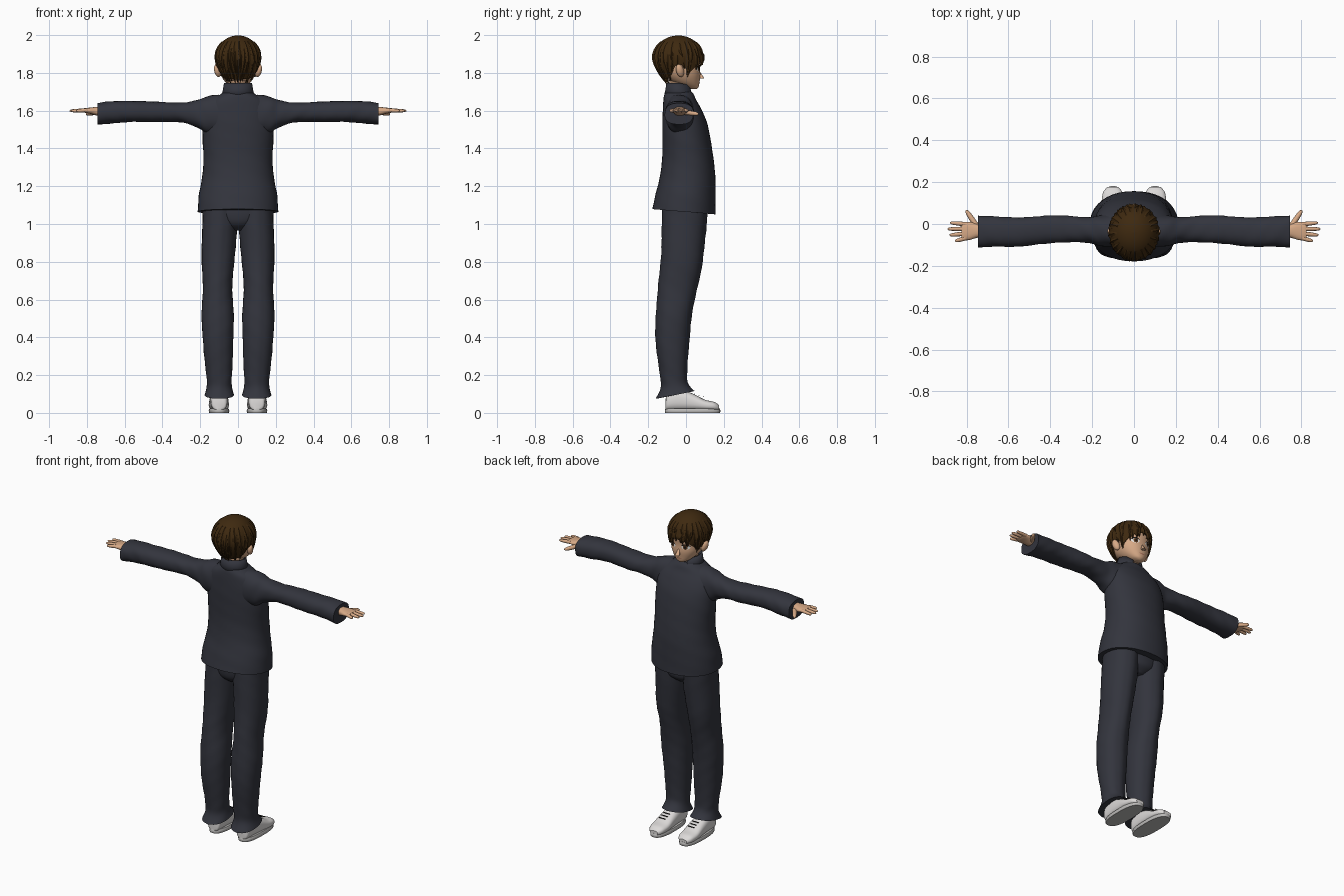
import bpy, bmesh, math, random
from math import sin, cos, pi, radians
from mathutils import Vector
from mathutils.bvhtree import BVHTree

random.seed(4)
cube = bpy.data.objects.get("Cube")
if cube:
    bpy.data.objects.remove(cube, do_unlink=True)


def material(name, rgb):
    m = bpy.data.materials.new(name)
    m.use_nodes = True
    m.diffuse_color = (*rgb, 1)
    b = m.node_tree.nodes["Principled BSDF"]
    b.inputs["Base Color"].default_value = (*rgb, 1)
    b.inputs["Roughness"].default_value = 0.9
    return m


CLOTH = material("navy cloth", (0.033, 0.035, 0.047))
SKIN = material("skin", (0.68, 0.40, 0.24))
HAIR = material("dark brown hair", (0.048, 0.022, 0.005))
SHOE = material("off white shoe", (0.72, 0.70, 0.69))
SOLE = material("grey sole", (0.5, 0.49, 0.48))
WHITE = material("eye white", (0.85, 0.83, 0.8))
IRIS = material("brown iris", (0.1, 0.04, 0.012))
DARK = material("dark line", (0.01, 0.008, 0.007))
LIP = material("lip", (0.42, 0.16, 0.1))


def finish(name, bm, mat, mirror=False, angle=0.75):
    """Turn a bmesh into a smooth object with sharp edges kept."""
    bmesh.ops.recalc_face_normals(bm, faces=bm.faces)
    for f in bm.faces:
        f.smooth = True
    for e in bm.edges:
        e.smooth = not (e.is_manifold and e.calc_face_angle(0) > angle)
    me = bpy.data.meshes.new(name)
    bm.to_mesh(me)
    bm.free()
    me.materials.append(mat)
    ob = bpy.data.objects.new(name, me)
    bpy.context.collection.objects.link(ob)
    if mirror:
        mod = ob.modifiers.new("mirror", 'MIRROR')
        mod.use_mirror_merge = False
    return ob


def resample(rows, n=5):
    """Catmull-Rom spline through the rows."""
    out = []
    for i in range(len(rows) - 1):
        p0, p1, p2 = rows[max(i - 1, 0)], rows[i], rows[i + 1]
        p3 = rows[min(i + 2, len(rows) - 1)]
        for k in range(n):
            t = k / n
            out.append([0.5 * (2 * b + (c - a) * t + (2 * a - 5 * b + 4 * c - d) * t * t
                               + (3 * b - a - 3 * c + d) * t ** 3)
                        for a, b, c, d in zip(p0, p1, p2, p3)])
    return out + [list(rows[-1])]


def grid(bm, rings, closed=True):
    """Bridge successive rings of points with quads."""
    vs = [[bm.verts.new(p) for p in r] for r in rings]
    n = len(vs[0])
    for a, b in zip(vs, vs[1:]):
        for i in range(n if closed else n - 1):
            j = (i + 1) % n
            bm.faces.new((a[i], a[j], b[j], b[i]))
    return vs


def loft(name, rows, mat, axis='z', p=2.0, n=32, crease=0, wrinkle=0, tilts=None, mirror=False):
    """Rows are (station, low a, high a, low b, high b) along the axis."""
    rows = [tuple(r) + (0,) if len(r) == 5 else tuple(r) for r in rows]
    rings = []
    for s, a0, a1, b0, b1, tilt in resample(rows):
        ring = []
        for i in range(n):
            t = 2 * pi * i / n
            c, d = cos(t), sin(t)
            k = 1 + wrinkle * sin(3 * t + 45 * s) * sin(23 * s + t)
            if crease and abs(c) < 0.05:
                k += crease
            a = (a0 + a1) / 2 + (a1 - a0) / 2 * k * math.copysign(abs(c) ** (2 / p), c)
            b = (b0 + b1) / 2 + (b1 - b0) / 2 * k * math.copysign(abs(d) ** (2 / p), d)
            u = s + tilt * d
            ring.append({'z': (a, b, u), 'x': (u, a, b), 'y': (a, u, b)}[axis])
        rings.append(ring)
    bm = bmesh.new()
    vs = grid(bm, rings)
    bm.faces.new(vs[0])
    bm.faces.new(vs[-1])
    return finish(name, bm, mat, mirror)


def sym(rows):
    """Expand (z, half width, y0, y1, ...) to loft rows."""
    return [(r[0], -r[1], r[1]) + tuple(r[2:]) for r in rows]


# Jacket
loft("jacket_body", sym([
    (1.065, .213, -.178, .156, -.014), (1.15, .207, -.162, .157, -.006), (1.25, .19, -.138, .155, 0),
    (1.35, .183, -.126, .145, 0), (1.45, .187, -.125, .13, 0), (1.54, .188, -.125, .11, 0),
    (1.61, .178, -.122, .08, 0), (1.655, .145, -.12, .055, 0), (1.685, .095, -.115, .042, 0),
    (1.705, .07, -.1, .025, 0)]), CLOTH, p=2.2, n=40, wrinkle=.006)
loft("sleeves", [
    (.10, -.11, .05, 1.47, 1.685), (.17, -.105, .042, 1.485, 1.672), (.22, -.09, .032, 1.513, 1.655),
    (.3, -.086, .037, 1.537, 1.643), (.4, -.093, .042, 1.54, 1.645), (.55, -.107, .03, 1.54, 1.652),
    (.66, -.108, .037, 1.533, 1.65), (.745, -.115, .042, 1.527, 1.64)],
    CLOTH, axis='x', p=2.3, wrinkle=.035, mirror=True)

# Standing collar, open at the throat
bm = bmesh.new()
rings = []
for z, rx, ry, cy in ((1.68, .087, .078, -.038), (1.71, .08, .07, -.039), (1.747, .074, .064, -.04)):
    rings.append([(rx * cos(t), cy + ry * sin(t), z - .012 * max(0, sin(t)))
                  for t in (radians(108 + 324 * i / 36) for i in range(37))])
grid(bm, rings, closed=False)
collar = finish("collar", bm, CLOTH)
collar.modifiers.new("thickness", 'SOLIDIFY').thickness = .008

# Trousers
loft("trouser_seat", sym([(.965, .05, -.07, .06), (1.0, .13, -.11, .1), (1.05, .185, -.122, .108),
                          (1.12, .186, -.12, .112)]), CLOTH)
loft("trouser_legs", [
    (1.12, .002, .186, -.12, .112, 0), (1.0, .002, .189, -.122, .104, 0), (.8, .02, .192, -.13, .084, 0),
    (.65, .03, .186, -.145, .053, 0), (.5, .022, .193, -.157, .025, 0), (.35, .026, .183, -.155, .012, 0),
    (.2, .032, .168, -.135, .003, 0), (.14, .032, .166, -.13, .01, .01), (.095, .02, .178, -.157, .042, .02)],
    CLOTH, p=2.2, crease=.045, wrinkle=.02, mirror=True)

# Shoes
loft("shoe_uppers", [
    (-.108, .075, .125, .015, .07), (-.095, .058, .142, .012, .11), (-.03, .053, .148, .012, .125),
    (.04, .05, .152, .012, .1), (.1, .048, .155, .012, .07), (.15, .055, .148, .012, .058),
    (.176, .075, .128, .014, .04)], SHOE, axis='y', p=2.5, mirror=True)
loft("shoe_soles", [
    (0, .048, .153, -.11, .18), (.012, .046, .155, -.112, .182), (.024, .05, .151, -.108, .178)],
    SOLE, p=2.6, mirror=True)
for i in range(3):
    y = .045 + .022 * i
    z = .101 - .33 * (y - .04)
    loft("shoe_lace_%d" % (i + 1), [(.08, y, y + .004, z - .002, z + .004),
                                    (.122, y, y + .004, z - .002, z + .004)],
         DARK, axis='x', n=8, mirror=True)


# Hands
def digit(name, start, end, r):
    start, end = Vector(start), Vector(end)
    d = (end - start).normalized()
    side = d.cross(Vector((0, 0, 1))).normalized()
    up = side.cross(d)
    rings = []
    for f, k in ((0, 1), (.45, .95), (.8, .8), (.94, .55), (1, .12)):
        c = start.lerp(end, f)
        rings.append([c + r * k * (side * cos(t) + up * sin(t)) for t in (2 * pi * i / 10 for i in range(10))])
    bm = bmesh.new()
    vs = grid(bm, rings)
    bm.faces.new(vs[0])
    bm.faces.new(vs[-1])
    finish(name, bm, SKIN, mirror=True, angle=1.2)


loft("palms", [(.72, -.065, -.005, 1.57, 1.622), (.75, -.066, .0, 1.575, 1.62),
               (.785, -.076, .01, 1.584, 1.616), (.815, -.078, .008, 1.59, 1.613),
               (.825, -.07, .0, 1.595, 1.61)], SKIN, axis='x', p=2.4, n=20, mirror=True)
for nm, y, tx, ty in (("little", -.068, .856, -.082), ("ring", -.046, .883, -.053),
                      ("middle", -.023, .892, -.024), ("index", -.001, .88, .006)):
    digit(nm + "_fingers", (.805, y, 1.602), (tx, ty, 1.599), .0105)
digit("thumbs", (.752, -.01, 1.592), (.803, .066, 1.582), .0135)

# Neck and head
loft("neck", sym([(1.66, .06, -.09, .02), (1.71, .052, -.085, .015), (1.8, .055, -.09, .015)]), SKIN)
head = loft("head", sym([
    (1.715, .014, .02, .056), (1.727, .04, -.02, .067), (1.755, .07, -.08, .072), (1.79, .091, -.12, .076),
    (1.83, .1, -.14, .074), (1.88, .102, -.15, .077), (1.93, .09, -.13, .065), (1.97, .05, -.09, .02)]),
    SKIN, p=2.2, n=40)
bm = bmesh.new()
bmesh.ops.create_uvsphere(bm, u_segments=14, v_segments=10, radius=1)
for v in bm.verts:
    x, y, z = v.co
    v.co = (.108 + .018 * x + .006 * z - .004 * y, -.032 + .021 * y - .006 * z, 1.812 + .034 * z)
finish("ears", bm, SKIN, mirror=True)
bm = bmesh.new()
bmesh.ops.create_cone(bm, cap_ends=True, segments=12, radius1=.014, radius2=.003, depth=.05)
for v in bm.verts:
    x, y, z = v.co
    v.co = (x, .073 + y * .9 - z * .32 + .004, 1.79 + z * .8)
finish("nose", bm, SKIN, angle=1.5)

# Painted face, laid onto the head
tree = BVHTree.FromPolygons([v.co for v in head.data.vertices], [list(f.vertices) for f in head.data.polygons])


def on_face(x, z, off):
    hit = tree.ray_cast(Vector((x, 1, z)), Vector((0, -1, 0)))[0]
    return (x, hit.y + off, z)


def patch(name, cx, cz, rx, rz, off, mat, arch=0, mirror=True):
    bm = bmesh.new()
    rings = []
    for k in (1, .6, .1):
        ring = []
        for i in range(24):
            t = 2 * pi * i / 24
            u = k * cos(t)
            ring.append(on_face(cx + rx * u, cz + rz * k * sin(t) - arch * u * u, off))
        rings.append(ring)
    vs = grid(bm, rings)
    bm.faces.new(vs[-1])
    finish(name, bm, mat, mirror)


patch("eye_whites", .044, 1.823, .023, .015, .002, WHITE)
patch("irises", .043, 1.823, .0125, .0145, .0035, IRIS)
patch("pupils", .043, 1.823, .006, .008, .005, DARK)
patch("upper_lashes", .045, 1.839, .026, .004, .005, DARK, arch=.011)
patch("eyebrows", .046, 1.861, .026, .0035, .003, HAIR, arch=.006)
patch("mouth", 0, 1.747, .018, .0025, .002, LIP, arch=-.002, mirror=False)


# Hair
def hair_point(t, z, off=0):
    """Point on the hair surface at angle t and height z."""
    if z > 1.88:
        k = math.sqrt(max(0, 1 - ((z - 1.88) / .118) ** 2))
    else:
        back = .5 - .5 * sin(t)
        k = 1 - (.12 + .36 * back) * ((1.88 - z) / .13) ** 1.6
    k += off / .125
    return (.119 * k * cos(t), -.04 + (.134 if z <= 1.9 or sin(t) < 0 else .13) * k * sin(t), z)


def hairline(t):
    """Lower edge of the hair: fringe, sideburn, ear, nape."""
    d = math.degrees(abs((t - pi / 2 + pi) % (2 * pi) - pi))
    stops = ((0, 1.875), (28, 1.86), (48, 1.83), (62, 1.80), (78, 1.84), (95, 1.845),
             (112, 1.785), (135, 1.768), (181, 1.765))
    for (a, za), (b, zb) in zip(stops, stops[1:]):
        if d <= b:
            return za + (zb - za) * (d - a) / (b - a)


bm = bmesh.new()
angles = [2 * pi * i / 72 for i in range(72)]
rings = []
for i in range(19):
    s = i / 18
    rings.append([hair_point(t, 1.998 - (1.998 - hairline(t)) * s ** 1.7) for t in angles])
rings.append([hair_point(t, hairline(t) + .004, -.012) for t in angles])
vs = grid(bm, rings)
bm.faces.new(vs[0])
finish("hair_cap", bm, HAIR)

# Pointed locks lying over the cap
bm = bmesh.new()
for layer, count, top, drop, lift in ((0, 34, 1.93, .02, .002), (1, 22, 1.965, -.03, .004)):
    for i in range(count):
        t0 = 2 * pi * (i + random.uniform(-.25, .25)) / count
        end = hairline(t0) - drop + random.uniform(-.008, .008)
        sweep, half = random.uniform(-.14, .14), random.uniform(.11, .16)
        rings = []
        for k in range(9):
            f = k / 8
            z = top + (end - top) * f
            w = half * (1 - f ** 2.5) * (.55 + .45 * min(1, 2.5 * f)) + .004
            t = t0 + sweep * f * f
            rings.append([hair_point(t - w, z, -.002), hair_point(t, z, lift + .003 * sin(pi * f)),
                          hair_point(t + w, z, -.002), hair_point(t, z, -.006)])
        v = grid(bm, rings)
        bm.faces.new(v[0])
        bm.faces.new(v[-1])
finish("hair_locks", bm, HAIR, angle=.9)
